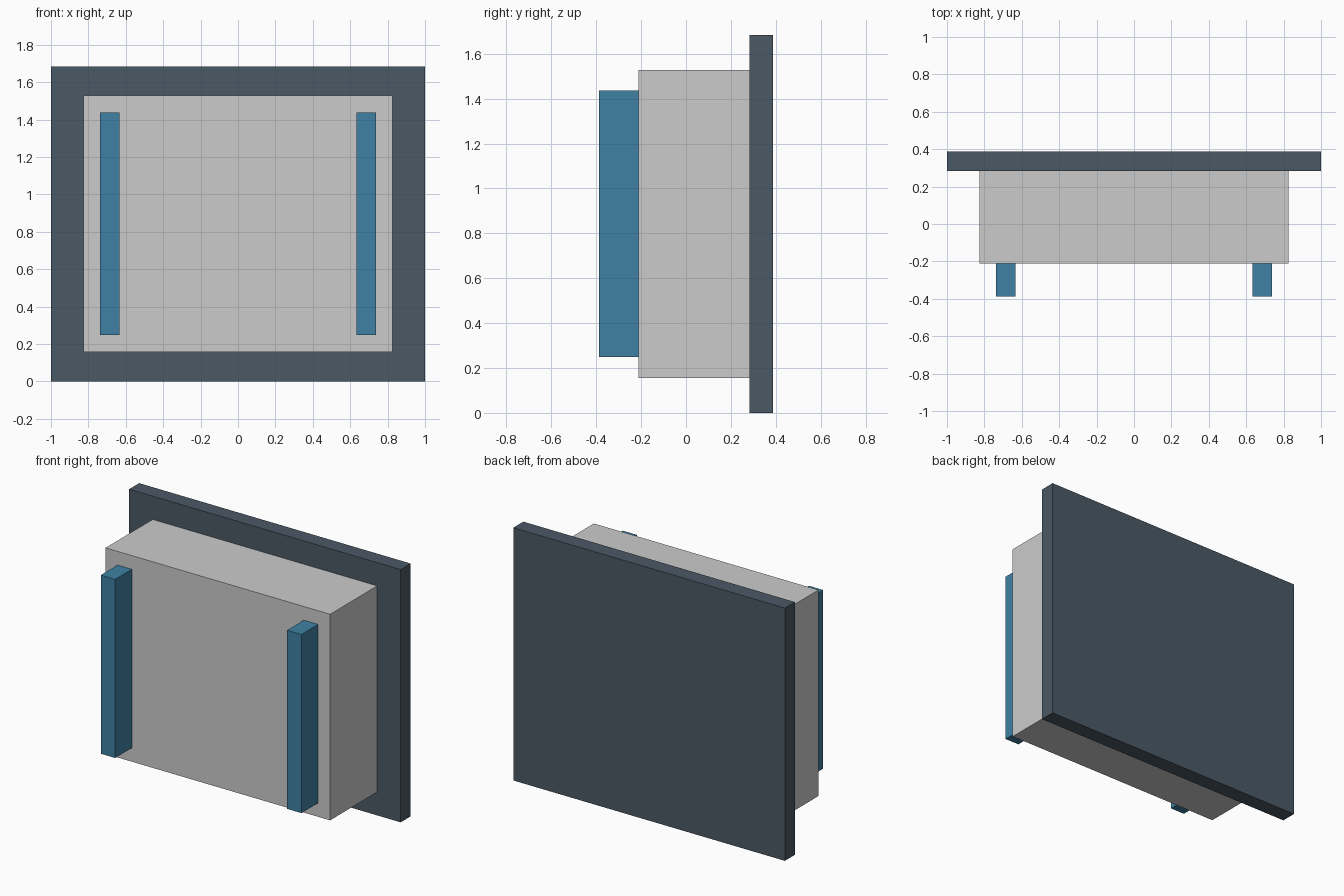
import bpy

if "Cube" in bpy.data.objects:
    bpy.data.objects.remove(bpy.data.objects["Cube"])


def material(name, color):
    mat = bpy.data.materials.new(name)
    mat.diffuse_color = (*color, 1)
    mat.use_nodes = True
    mat.node_tree.nodes["Principled BSDF"].inputs["Base Color"].default_value = mat.diffuse_color
    return mat


def box(name, x, y, z, mat=None):
    """Box from (min, max) ranges on each axis."""
    ranges = (x, y, z)
    bpy.ops.mesh.primitive_cube_add(size=1, location=[(a + b) / 2 for a, b in ranges])
    ob = bpy.context.object
    ob.name = name
    ob.scale = [b - a for a, b in ranges]
    bpy.ops.object.transform_apply(location=False, rotation=False, scale=True)
    if mat:
        ob.data.materials.append(mat)
    return ob


dark = material("dark_slate", (0.07, 0.10, 0.13))
blue = material("blue", (0.05, 0.22, 0.37))

# Wide plate at the back
box("back_plate", (-1, 1), (0.283, 0.388), (0, 1.683), dark)

# Main housing in front of the plate
box("housing", (-0.827, 0.827), (-0.212, 0.283), (0.156, 1.528))

# Pair of upright rails on the front
for side, name in ((-1, "left_rail"), (1, "right_rail")):
    cx = side * 0.686
    box(name, (cx - 0.053, cx + 0.053), (-0.388, -0.212), (0.248, 1.437), blue)
